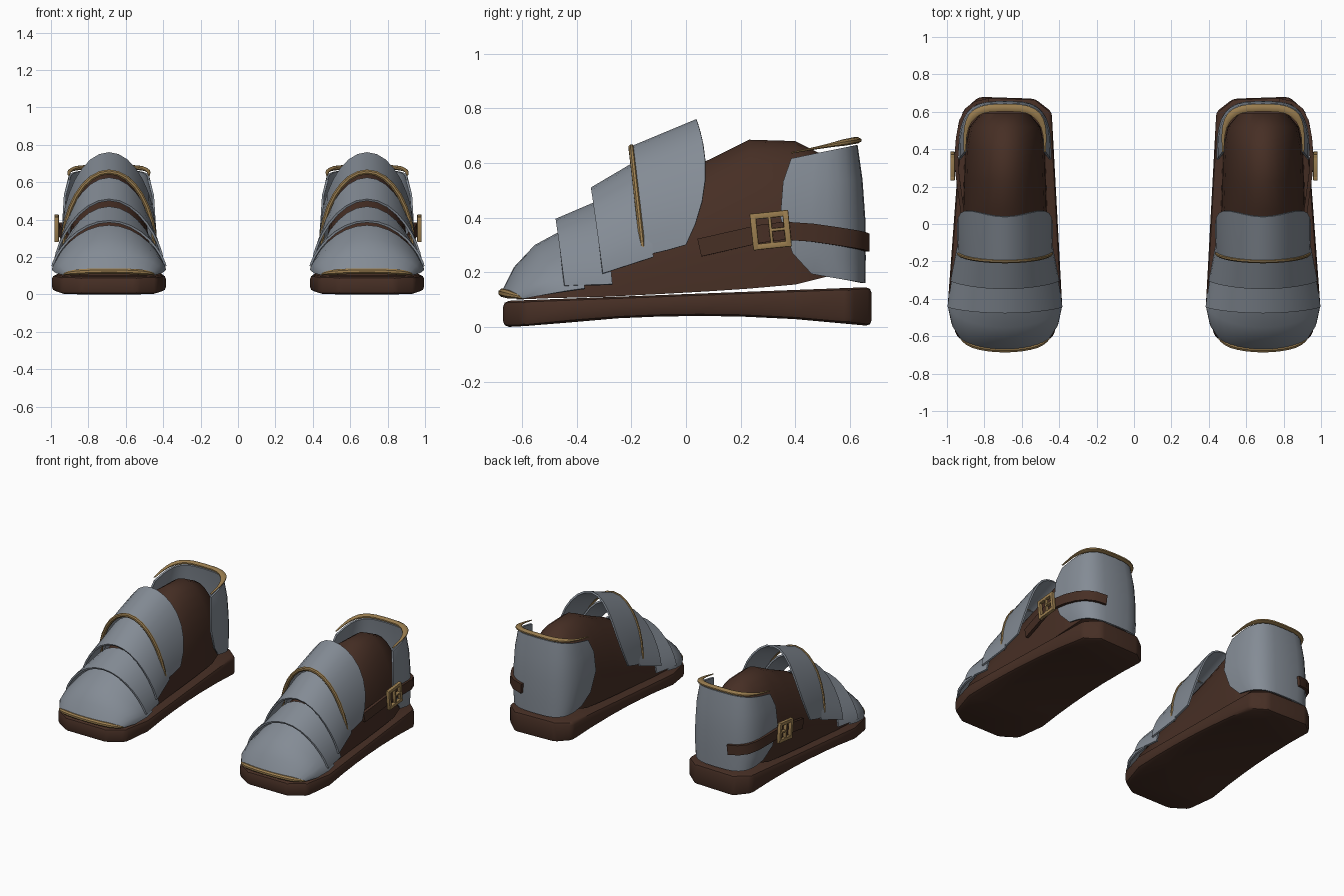
import bpy, bmesh
from math import sin, cos, pi, radians, sqrt
from mathutils import Vector, Matrix

if "Cube" in bpy.data.objects:
    bpy.data.objects.remove(bpy.data.objects["Cube"])

CX = 0.69      # distance of each shoe from the middle
SEG = 16       # divisions across each arch


def material(name, rgb):
    m = bpy.data.materials.new(name)
    m.use_nodes = True
    m.diffuse_color = (*rgb, 1)
    m.node_tree.nodes["Principled BSDF"].inputs["Base Color"].default_value = (*rgb, 1)
    return m


STEEL = material("steel grey", (0.23, 0.26, 0.30))
LEATHER = material("brown leather", (0.062, 0.028, 0.018))
BRASS = material("brass", (0.33, 0.21, 0.08))


def finish(name, bm, mat, thick=0.0, bevel=0.0):
    """Turn a left-shoe bmesh into an object mirrored onto the right shoe."""
    bmesh.ops.translate(bm, vec=(CX, 0, 0), verts=bm.verts)
    bmesh.ops.recalc_face_normals(bm, faces=bm.faces)
    me = bpy.data.meshes.new(name)
    bm.to_mesh(me)
    bm.free()
    ob = bpy.data.objects.new(name, me)
    bpy.context.collection.objects.link(ob)
    if thick:
        mod = ob.modifiers.new("Thickness", "SOLIDIFY")
        mod.thickness, mod.offset = thick, 0
    if bevel:
        mod = ob.modifiers.new("Bevel", "BEVEL")
        mod.width, mod.segments = bevel, 2
    mirror = ob.modifiers.new("Mirror", "MIRROR")
    mirror.use_mirror_merge = False
    graph = bpy.context.evaluated_depsgraph_get()
    ob.data = bpy.data.meshes.new_from_object(ob.evaluated_get(graph))
    ob.modifiers.clear()
    ob.data.name = name
    ob.data.materials.clear()
    ob.data.materials.append(mat)
    ob.data.shade_smooth()
    ob.data.set_sharp_from_angle(angle=radians(38))
    return ob


def loft(rows, closed=False):
    """Skin rows of points; closed rows get end caps."""
    bm = bmesh.new()
    grid = [[bm.verts.new(p) for p in row] for row in rows]
    n = len(grid[0])
    for a, b in zip(grid, grid[1:]):
        for i in range(n if closed else n - 1):
            j = (i + 1) % n
            bm.faces.new((a[i], a[j], b[j], b[i]))
    if closed:
        bm.faces.new(grid[0])
        bm.faces.new(grid[-1])
    return bm


def sweep(path, up, a, b, sides=8, taper=False):
    """Sweep an a-by-b section along a path."""
    path = [Vector(p) for p in path]
    rows, last = [], len(path) - 1
    for i, p in enumerate(path):
        tangent = (path[min(i + 1, last)] - path[max(i - 1, 0)]).normalized()
        side = tangent.cross(Vector(up)).normalized()
        top = side.cross(tangent)
        k = min(1, 0.25 + 3 * min(i, last - i) / last) if taper else 1
        angles = [2 * pi * (j + 0.5) / sides for j in range(sides)]
        rows.append([p + side * a * k * cos(t) + top * b * k * sin(t) for t in angles])
    return loft(rows, closed=True)


def arch(y_top, y_low, w, z_low, z_top, q=1.0, bulge=0.0):
    """Arch over the foot, leaning from y_low at its feet to y_top at its crown."""
    pts = []
    for i in range(SEG + 1):
        t = pi * i / SEG
        s = max(sin(t), 0) ** q
        y = y_low + (y_top - y_low) * s + bulge * 4 * s * (1 - s)
        pts.append((w * cos(t), y, z_low + (z_top - z_low) * s))
    return pts


# Sole: faceted outline, arched underneath and rising gently to the heel
outline = [(-.15, -.67), (.15, -.67), (.26, -.60), (.305, -.42), (.23, .60),
           (.14, .68), (-.16, .67), (-.25, .60), (-.305, -.42), (-.26, -.60)]
bm = loft([[(x, y, z) for x, y in outline] for z in (0, 1)], closed=True)
for y in (-.25, -.1, .05, .2, .4):
    bmesh.ops.bisect_plane(bm, geom=bm.verts[:] + bm.edges[:] + bm.faces[:],
                           plane_co=(0, y, 0), plane_no=(0, 1, 0))
for v in bm.verts:
    y = v.co.y
    v.co.z = 0.12 + 0.038 * y if v.co.z > 0.5 else max(0, 0.04 - 0.095 * (y - .05) ** 2)
finish("sole", bm, LEATHER, bevel=0.022)

# Leather upper: (y, half width, bottom, top)
upper = [(-.62, .17, .10, .13), (-.50, .245, .105, .27), (-.30, .24, .11, .41),
         (-.10, .23, .12, .53), (.08, .225, .13, .61), (.23, .22, .14, .685),
         (.40, .215, .155, .68), (.52, .19, .185, .62), (.59, .13, .24, .50)]
finish("leather_upper", loft([arch(y, y, w, lo, hi, 0.9) for y, w, lo, hi in upper],
                             closed=True), LEATHER)

# Overlapping steel plates, front arch to back arch
plates = {
    "toe_plate": [arch(-.67, -.59, .24, .105, .125),
                  arch(-.625, -.53, .28, .115, .215, 1.1),
                  arch(-.55, -.44, .30, .13, .295, 1.3),
                  arch(-.42, -.37, .295, .14, .365, 1.5)],
    "lower_instep_plate": [arch(-.475, -.445, .302, .15, .39, 1.5),
                           arch(-.30, -.27, .275, .155, .465, 1.5)],
    "middle_instep_plate": [arch(-.345, -.305, .285, .195, .505, 1.5),
                            arch(-.15, -.12, .25, .255, .62, 1.3)],
    "upper_instep_plate": [arch(-.20, -.155, .245, .26, .655, 1.1),
                           arch(-.08, -.07, .25, .28, .705, 1.1, .02),
                           arch(.04, .0, .25, .30, .755, 1.1, .05)],
}
for name, rows in plates.items():
    finish(name, loft(rows), STEEL, thick=0.012)

# Brass edging on the toe and the top plate
finish("toe_trim", sweep(plates["toe_plate"][0], (0, 0, 1), .018, .016, taper=True), BRASS)
finish("instep_trim", sweep(plates["upper_instep_plate"][0], (0, 1, 0), .014, .011), BRASS)


def horseshoe(y_front, y_back, w, z_front, z_back):
    """Open loop around the back of the heel."""
    pts = []
    for i in range(SEG + 1):
        t = pi * i / SEG
        c, s = cos(t), max(sin(t), 0) ** 0.6
        x = w * abs(c) ** 0.6 * (1 if c > 0 else -1)
        pts.append((x, y_front + (y_back - y_front) * s, z_front + (z_back - z_front) * s))
    return pts


# Heel guard with its flared brass rim
guard = [horseshoe(.46, .65, .215, .195, .16), horseshoe(.39, .652, .235, .27, .25),
         horseshoe(.345, .65, .243, .40, .40), horseshoe(.355, .64, .235, .53, .54),
         horseshoe(.385, .622, .212, .615, .665)]
finish("heel_guard", loft(guard), STEEL, thick=0.012)
finish("heel_rim", sweep(horseshoe(.385, .622, .215, .637, .683), (0, 0, 1),
                         .022, .012, taper=True), BRASS)

# Strap around the outer side
strap = [(.225, .05, .29), (.24, .16, .315), (.255, .27, .34), (.26, .36, .352),
         (.252, .46, .345), (.235, .55, .332), (.205, .61, .322),
         (.16, .645, .315), (.09, .662, .308)]
finish("strap", sweep(strap, (0, 0, 1), .010 * sqrt(2), .033 * sqrt(2), sides=4), LEATHER)

# Square buckle: four bars, a centre post and a prong
bm = bmesh.new()
bars = [(-.06, 0, .022, .135), (.06, 0, .022, .135), (0, -.056, .14, .022),
        (0, .056, .14, .022), (0, 0, .012, .10), (.03, 0, .06, .012)]
tilt = Matrix.Translation((.280, .31, .354)) @ Matrix.Rotation(radians(6), 4, "X")
for y, z, dy, dz in bars:
    place = tilt @ Matrix.Translation((0, y, z)) @ Matrix.Diagonal((.024, dy, dz, 1))
    bmesh.ops.create_cube(bm, size=1, matrix=place)
finish("buckle", bm, BRASS, bevel=0.004)
